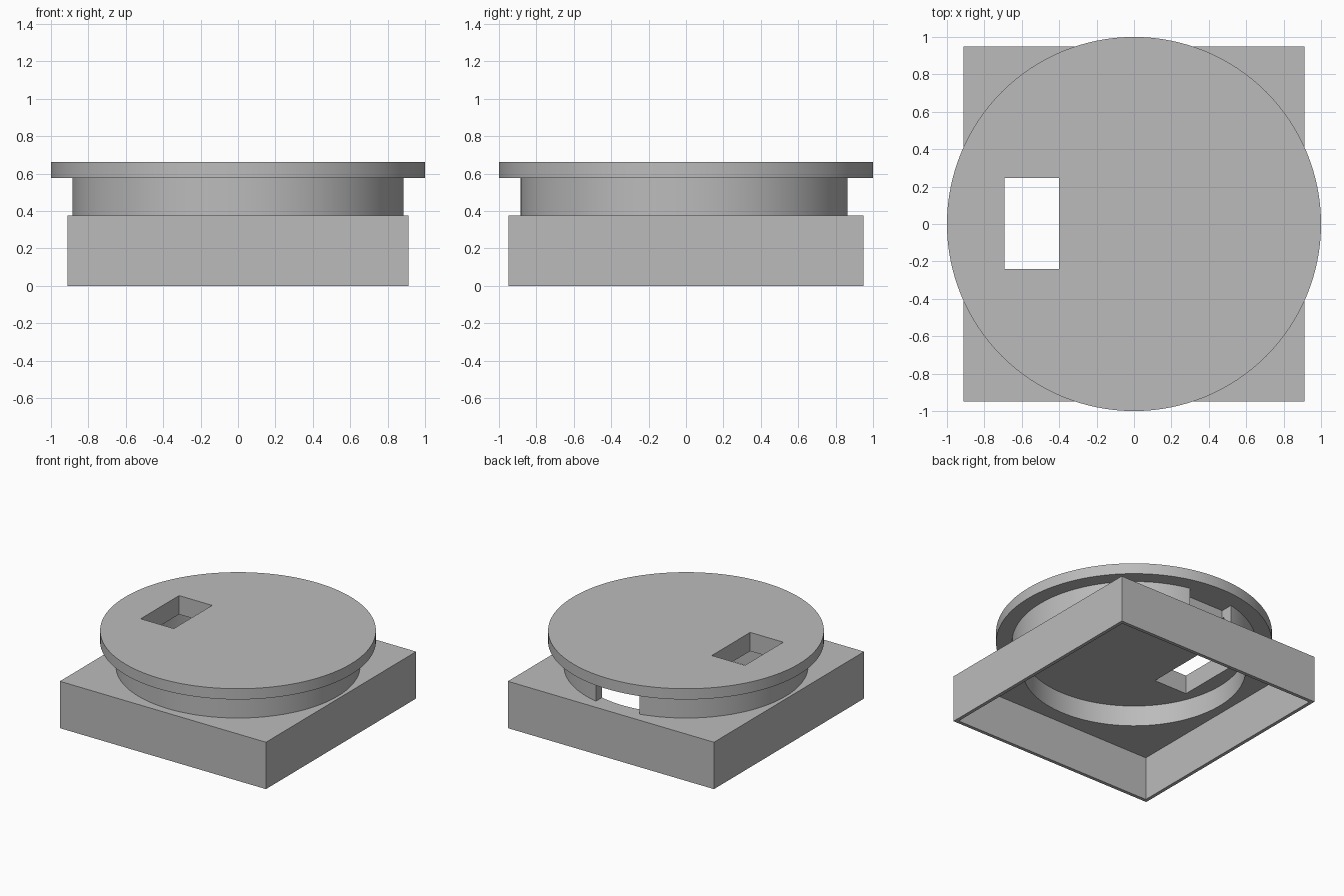
import bpy
import math

cube = bpy.data.objects.get("Cube")
if cube:
    bpy.data.objects.remove(cube, do_unlink=True)

# Single plain material
gray = bpy.data.materials.new("light_gray")
gray.use_nodes = True
color = (0.5, 0.5, 0.5, 1.0)
gray.diffuse_color = color
gray.node_tree.nodes["Principled BSDF"].inputs["Base Color"].default_value = color


def finish(obj, name):
    obj.name = name
    obj.data.materials.clear()
    obj.data.materials.append(gray)
    return obj


def box(name, x, y, z):
    """Box spanning the given (low, high) ranges."""
    bpy.ops.mesh.primitive_cube_add(size=1, location=[sum(r) / 2 for r in (x, y, z)])
    obj = bpy.context.object
    obj.scale = [r[1] - r[0] for r in (x, y, z)]
    bpy.ops.object.transform_apply(location=True, rotation=False, scale=True)
    return finish(obj, name)


def disc(name, radius, z):
    """Upright cylinder spanning a height range."""
    bpy.ops.mesh.primitive_cylinder_add(
        vertices=128, radius=radius, depth=z[1] - z[0], location=(0, 0, sum(z) / 2))
    bpy.ops.object.transform_apply(location=True, rotation=False, scale=True)
    return finish(bpy.context.object, name)


def combine(target, tool, operation):
    """Apply a boolean and discard the tool."""
    tool.hide_render = True
    mod = target.modifiers.new(operation.lower(), "BOOLEAN")
    mod.operation = operation
    mod.solver = "EXACT"
    mod.object = tool
    bpy.context.view_layer.objects.active = target
    bpy.ops.object.modifier_apply(modifier=mod.name)
    bpy.data.objects.remove(tool, do_unlink=True)


HX, HY, BASE_TOP, WALL = 0.912, 0.949, 0.375, 0.027
LID_BOTTOM, LID_TOP = 0.577, 0.663

# Round neck with a slot through its back wall
neck = disc("neck", 0.885, (0.36, 0.62))
combine(neck, box("slot", (-0.193, 0.193), (0.765, 1.2), (0.1, 0.9)), "DIFFERENCE")

# Square base fused with the neck and the wide lid
housing = box("housing", (-HX, HX), (-HY, HY), (0, BASE_TOP))
combine(housing, neck, "UNION")
combine(housing, disc("lid", 1.0, (LID_BOTTOM, LID_TOP)), "UNION")

# Hollow underside: square cavity, then the round bore up to the lid
combine(housing, box("cavity", (WALL - HX, HX - WALL), (WALL - HY, HY - WALL),
                     (-0.2, BASE_TOP - WALL)), "DIFFERENCE")
combine(housing, disc("bore", 0.81, (0.2, 0.513)), "DIFFERENCE")

# Rectangular window through the lid
combine(housing, box("window", (-0.693, -0.4), (-0.24, 0.245), (0.4, 0.9)), "DIFFERENCE")

# Smooth round walls, sharp edges
bpy.ops.object.select_all(action="DESELECT")
housing.select_set(True)
bpy.context.view_layer.objects.active = housing
bpy.ops.object.shade_smooth_by_angle(angle=math.radians(30))
